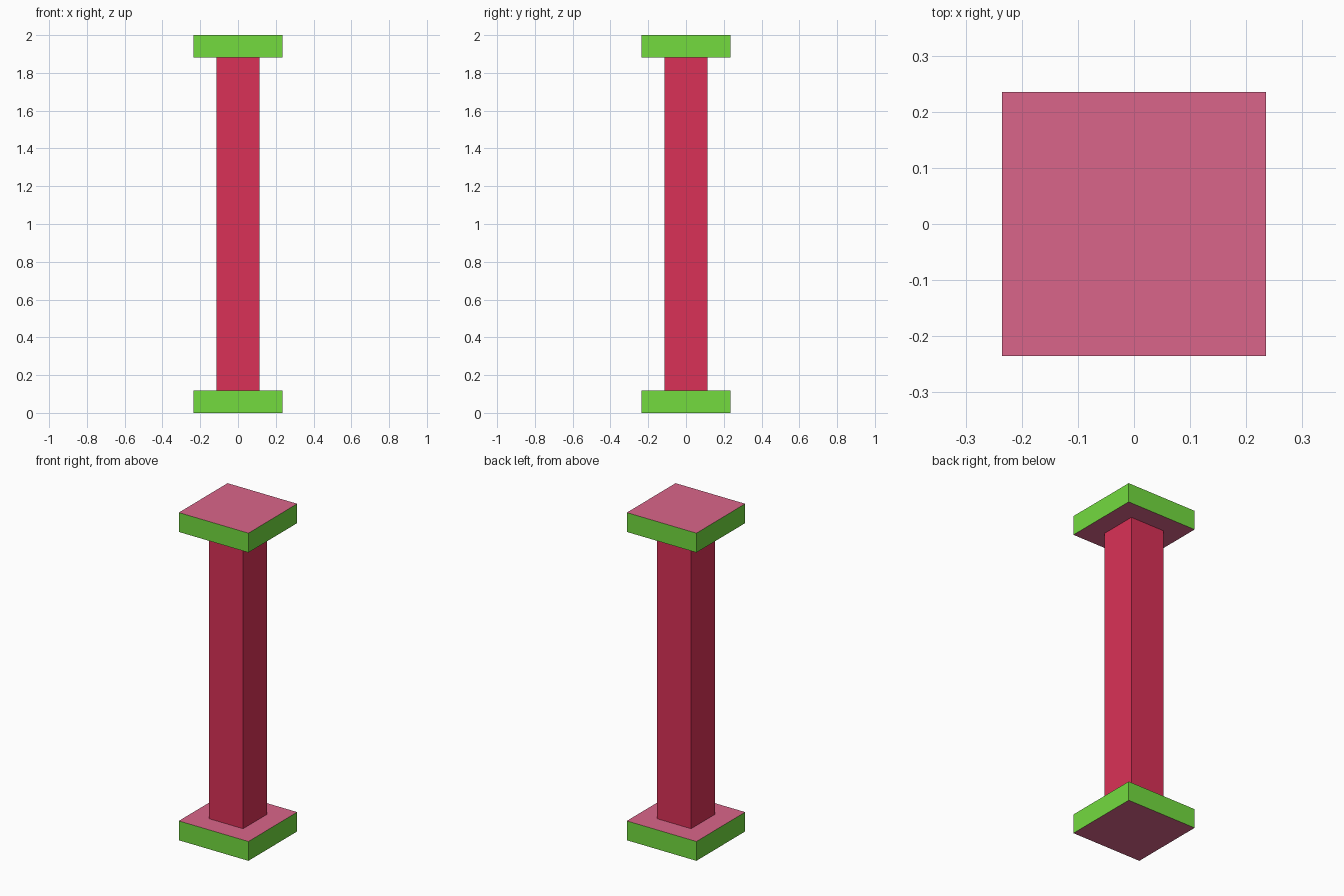
import bpy, bmesh
from mathutils import Matrix

if "Cube" in bpy.data.objects:
    bpy.data.objects.remove(bpy.data.objects["Cube"])


def material(name, rgb):
    # sRGB bytes to linear
    lin = [(c / 255 / 12.92) if c / 255 <= 0.04045 else ((c / 255 + 0.055) / 1.055) ** 2.4 for c in rgb]
    m = bpy.data.materials.new(name)
    m.diffuse_color = (*lin, 1)
    m.use_nodes = True
    m.node_tree.nodes["Principled BSDF"].inputs["Base Color"].default_value = m.diffuse_color
    return m


green = material("green", (115, 219, 63))
pink = material("dusty pink", (218, 101, 138))
crimson = material("crimson", (218, 49, 87))


def block(name, width, z0, z1, side, cap):
    """Square block; upright faces use side, level faces use cap."""
    bm = bmesh.new()
    bmesh.ops.create_cube(bm, size=1, matrix=Matrix.Translation((0, 0, (z0 + z1) / 2))
                          @ Matrix.Diagonal((width, width, z1 - z0, 1)))
    bm.normal_update()
    for f in bm.faces:
        f.material_index = 1 if abs(f.normal.z) > 0.5 else 0
    me = bpy.data.meshes.new(name)
    bm.to_mesh(me)
    bm.free()
    me.materials.append(side)
    me.materials.append(cap)
    ob = bpy.data.objects.new(name, me)
    bpy.context.collection.objects.link(ob)


HEIGHT, PLATE, WIDTH = 2.0, 0.118, 0.47

# Base and top slabs: green rims, pink level faces
block("base_plate", WIDTH, 0, PLATE, green, pink)
block("top_plate", WIDTH, HEIGHT - PLATE, HEIGHT, green, pink)

# Square shaft between the slabs
block("shaft", 0.23, PLATE, HEIGHT - PLATE, crimson, pink)
